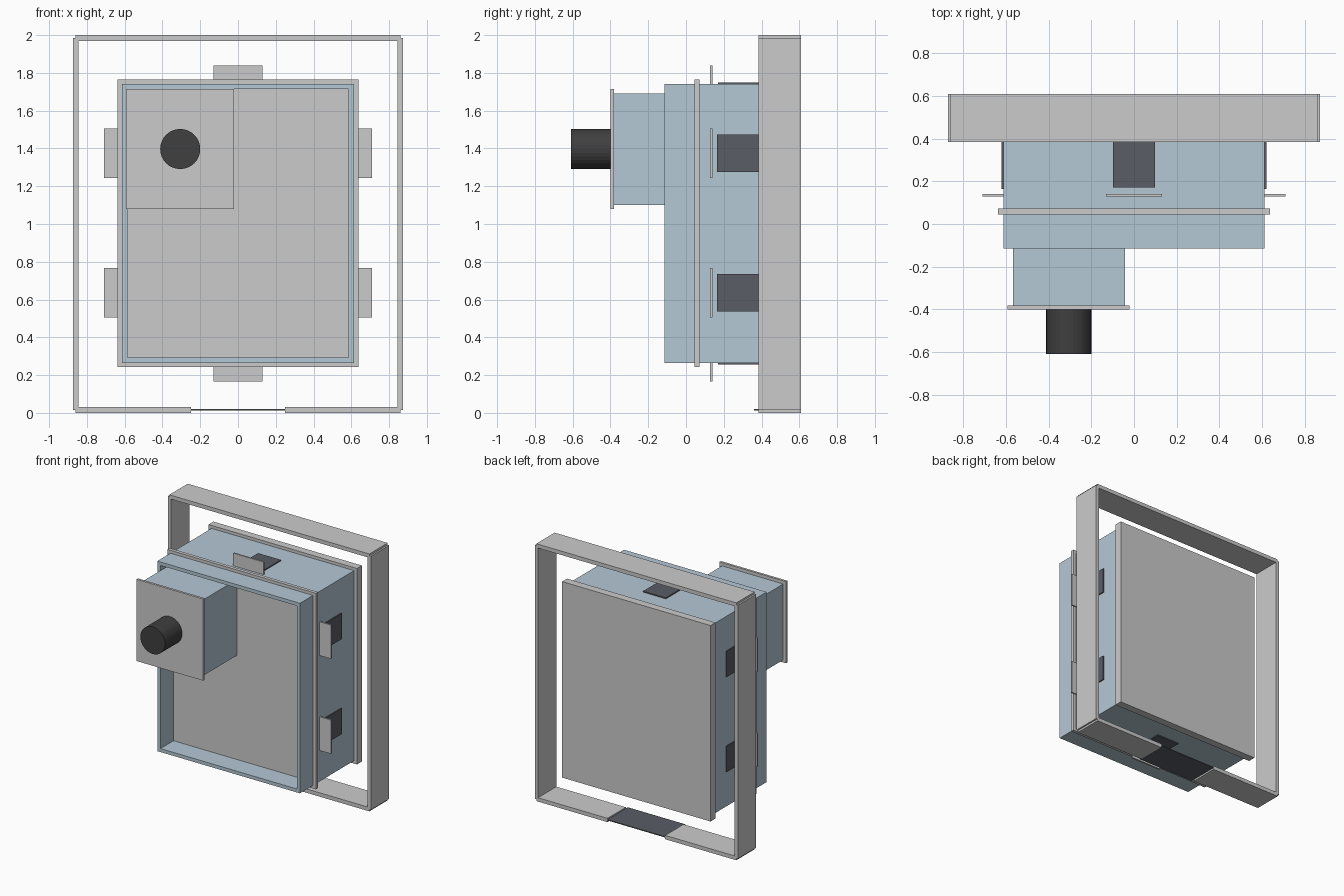
import bpy, bmesh, math

if "Cube" in bpy.data.objects:
    bpy.data.objects.remove(bpy.data.objects["Cube"])


def material(name, rgb):
    m = bpy.data.materials.new(name)
    m.diffuse_color = (*rgb, 1)
    m.use_nodes = True
    m.node_tree.nodes["Principled BSDF"].inputs["Base Color"].default_value = m.diffuse_color
    return m


BLUE = material("pale_blue", (0.46, 0.58, 0.66))
DARK = material("dark_slate", (0.10, 0.11, 0.13))
BLACK = material("black", (0.05, 0.05, 0.05))


def finish(name, bm, mat=None):
    bmesh.ops.recalc_face_normals(bm, faces=bm.faces)
    me = bpy.data.meshes.new(name)
    bm.to_mesh(me)
    bm.free()
    ob = bpy.data.objects.new(name, me)
    bpy.context.collection.objects.link(ob)
    if mat:
        me.materials.append(mat)
    return ob


def box(name, x, y, z, mat=None):
    """Box from (min, max) ranges."""
    bm = bmesh.new()
    bmesh.ops.create_cube(bm, size=1)
    for v in bm.verts:
        v.co = [(r[0] + r[1]) / 2 + c * (r[1] - r[0]) for r, c in zip((x, y, z), v.co)]
    return finish(name, bm, mat)


def tube(name, x, y, z, wall, mat=None):
    """Rectangular open sleeve running along y."""
    bm = bmesh.new()
    loops = []
    for yy in y:
        for w in (0, wall):
            x0, x1, z0, z1 = x[0] + w, x[1] - w, z[0] + w, z[1] - w
            loops.append([bm.verts.new(p) for p in
                          ((x0, yy, z0), (x1, yy, z0), (x1, yy, z1), (x0, yy, z1))])
    fo, fi, bo, bi = loops
    for a, b in ((fo, fi), (fi, bi), (bi, bo), (bo, fo)):
        for i in range(4):
            j = (i + 1) % 4
            bm.faces.new((a[i], a[j], b[j], b[i]))
    return finish(name, bm, mat)


def mirrored(r, s):
    return r if s > 0 else (-r[1], -r[0])


# Main housing: open sleeve, partition flange and back plate
tube("housing_sleeve", (-0.613, 0.613), (-0.115, 0.55), (0.265, 1.742), 0.027, BLUE)
box("front_flange_panel", (-0.638, 0.638), (0.045, 0.072), (0.242, 1.765))
box("back_plate", (-0.638, 0.638), (0.55, 0.61), (0.242, 1.765))

# Corner module with its cover and round knob
box("module_body", (-0.568, -0.042), (-0.385, 0.045), (1.10, 1.69), BLUE)
box("module_cover", (-0.592, -0.02), (-0.40, -0.382), (1.08, 1.715))
bm = bmesh.new()
bmesh.ops.create_cone(bm, cap_ends=True, segments=32, radius1=0.106, radius2=0.106, depth=0.21)
knob = finish("knob", bm, BLACK)
knob.rotation_euler.x = math.pi / 2
knob.location = (-0.306, -0.505, 1.397)

# Side mounting tabs and dark pads, two per side
for s, side in ((-1, "left"), (1, "right")):
    for zc, level in ((0.636, "lower"), (1.374, "upper")):
        box(f"tab_{side}_{level}", mirrored((0.61, 0.71), s), (0.128, 0.14), (zc - 0.131, zc + 0.131))
        box(f"pad_{side}_{level}", mirrored((0.61, 0.621), s), (0.165, 0.387), (zc - 0.1, zc + 0.1), DARK)

# Top and bottom tabs and pads
for name, tz, pz in (("top", (1.74, 1.84), (1.74, 1.75)), ("bottom", (0.167, 0.267), (0.257, 0.267))):
    box(f"tab_{name}", (-0.131, 0.131), (0.128, 0.14), tz)
    box(f"pad_{name}", (-0.098, 0.098), (0.17, 0.387), pz, DARK)

# Surrounding frame with a split bottom bar bridged by a thin dark strip
FY = (0.385, 0.61)
box("frame_top", (-0.86, 0.86), FY, (1.97, 2.0))
for s, side in ((-1, "left"), (1, "right")):
    box(f"frame_{side}", mirrored((0.845, 0.873), s), FY, (0.015, 1.985))
    box(f"frame_bottom_{side}", mirrored((0.248, 0.86), s), FY, (0, 0.03))
box("frame_strip", (-0.248, 0.248), (0.36, 0.61), (0.013, 0.02), DARK)
